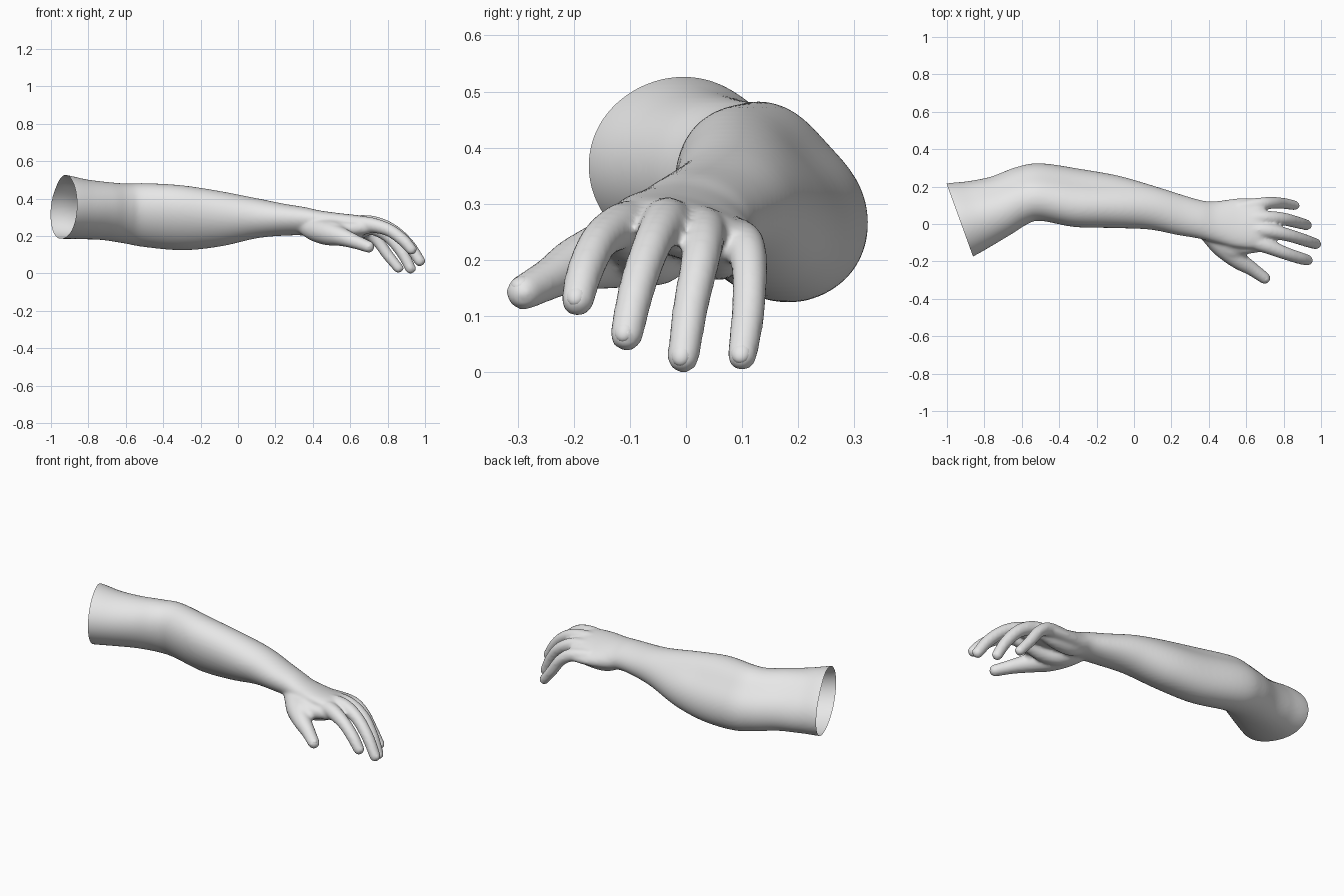
import bpy, bmesh, math
from mathutils import Vector, Matrix

if "Cube" in bpy.data.objects:
    bpy.data.objects.remove(bpy.data.objects["Cube"])

skin = bpy.data.materials.new("plain_grey")
skin.diffuse_color = (0.8, 0.8, 0.8, 1)
skin.use_nodes = True
skin.node_tree.nodes["Principled BSDF"].inputs["Base Color"].default_value = skin.diffuse_color


def spline(rows, n):
    """Catmull-Rom through rows of numbers, n steps per span."""
    out = []
    for i in range(len(rows) - 1):
        p0, p1 = rows[max(i - 1, 0)], rows[i]
        p2, p3 = rows[i + 1], rows[min(i + 2, len(rows) - 1)]
        for s in range(n):
            t = s / n
            out.append([0.5 * (2 * b + (c - a) * t + (2 * a - 5 * b + 4 * c - d) * t * t
                               + (3 * b - a - 3 * c + d) * t ** 3)
                        for a, b, c, d in zip(p0, p1, p2, p3)])
    out.append(list(rows[-1]))
    return out


def loft(bm, rings):
    """Closed tube through rings of points."""
    vs = [[bm.verts.new(p) for p in r] for r in rings]
    n = len(vs[0])
    for a, b in zip(vs, vs[1:]):
        for i in range(n):
            j = (i + 1) % n
            bm.faces.new((a[i], a[j], b[j], b[i]))
    bm.faces.new(vs[0][::-1])
    bm.faces.new(vs[-1])


def ramp(v):
    v = min(max(v, 0), 1)
    return v * v * (3 - 2 * v)


def section(x, y, z, ang, w, h, k, s, n=64):
    """Oval slice; k leans it sideways, s tilts it, extents stay w and h."""
    a = math.radians(ang)
    ww = math.sqrt(max(w * w - (k * h) ** 2, 1e-6))
    hh = math.sqrt(max(h * h - (s * w) ** 2, 1e-6))
    low = 0.15 * ramp((-0.5 - x) / 0.3)    # fuller lower back of the upper arm
    high = -0.12 * ramp((0.15 - x) / 0.4)  # flatter upper back of the forearm
    pts = []
    for i in range(n):
        t = 2 * math.pi * i / n
        u = ww * math.cos(t) + k * h * math.sin(t)
        v = hh * math.sin(t) + s * w * math.cos(t)
        q = math.atan2(v / h, u / w)
        f = (1 + low * max(0, math.cos(q + math.pi / 4)) ** 5
             + high * max(0, math.cos(q - math.pi / 4)) ** 5)
        u, v = u * f, v * f
        pts.append(Vector((x - u * math.sin(a), y + u * math.cos(a), z + v)))
    return pts


def finger(bm, rows, n=20):
    """Round tube with a domed tip."""
    pts = spline(rows, 6)
    c = [Vector(p[:3]) for p in pts]
    r = [p[3] for p in pts]
    rings = []

    def ring(co, t, rad):
        side = t.cross(Vector((0, 0, 1))).normalized()
        up = side.cross(t)
        rings.append([co + (side * math.cos(q) + up * math.sin(q)) * rad
                      for q in (2 * math.pi * i / n for i in range(n))])
    for i in range(len(c)):
        t = (c[min(i + 1, len(c) - 1)] - c[max(i - 1, 0)]).normalized()
        ring(c[i], t, r[i])
    for d in (20, 40, 60, 75, 86):
        q = math.radians(d)
        ring(c[-1] + t * r[-1] * math.sin(q), t, r[-1] * math.cos(q))
    loft(bm, rings)
    return c[-1], t, r[-1]


# arm and palm slices: x, y, z, heading, half width, half height, lean, tilt
arm_rows = [
    (-1.04, -0.023, 0.370, 20, 0.208, 0.173, -0.05, 0),
    (-0.93, 0.017, 0.361, 20, 0.203, 0.168, -0.05, 0),
    (-0.82, 0.052, 0.348, 20, 0.179, 0.156, -0.1, 0),
    (-0.71, 0.095, 0.338, 19, 0.160, 0.152, -0.15, 0),
    (-0.60, 0.150, 0.322, 10, 0.155, 0.159, -0.2, 0),
    (-0.50, 0.171, 0.312, 0, 0.154, 0.171, -0.23, 0),
    (-0.30, 0.139, 0.298, -7, 0.156, 0.174, -0.25, 0),
    (-0.10, 0.118, 0.293, -9, 0.141, 0.149, -0.2, 0),
    (0.10, 0.085, 0.295, -10, 0.116, 0.107, -0.1, 0),
    (0.25, 0.047, 0.287, -10, 0.107, 0.085, 0, -0.1),
    (0.36, 0.023, 0.278, -6, 0.102, 0.076, 0, -0.15),
    (0.44, 0.010, 0.262, 0, 0.112, 0.074, 0, -0.2),
    (0.55, 0.005, 0.255, 0, 0.131, 0.066, 0, -0.24),
    (0.66, 0.003, 0.250, 0, 0.135, 0.058, 0, -0.22),
    (0.70, 0.003, 0.245, 0, 0.120, 0.044, 0, -0.22),
]

# finger paths: x, y, z, radius
finger_rows = {
    "thumb": [(0.34, 0.00, 0.262, 0.045), (0.41, -0.045, 0.235, 0.062),
              (0.48, -0.118, 0.215, 0.065), (0.555, -0.190, 0.195, 0.050),
              (0.63, -0.240, 0.168, 0.038), (0.698, -0.289, 0.142, 0.032)],
    "index": [(0.58, -0.08, 0.262, 0.040), (0.69, -0.110, 0.262, 0.042),
              (0.80, -0.153, 0.235, 0.035), (0.88, -0.180, 0.180, 0.033),
              (0.926, -0.193, 0.129, 0.030)],
    "middle": [(0.58, -0.03, 0.267, 0.040), (0.71, -0.035, 0.268, 0.042),
               (0.82, -0.058, 0.233, 0.035), (0.91, -0.086, 0.155, 0.033),
               (0.971, -0.106, 0.067, 0.030)],
    "ring": [(0.58, 0.03, 0.256, 0.040), (0.70, 0.032, 0.250, 0.040),
             (0.80, 0.026, 0.202, 0.035), (0.875, 0.008, 0.115, 0.032),
             (0.922, -0.005, 0.027, 0.029)],
    "little": [(0.56, 0.085, 0.240, 0.038), (0.67, 0.105, 0.226, 0.036),
               (0.74, 0.113, 0.180, 0.032), (0.80, 0.110, 0.100, 0.030),
               (0.857, 0.100, 0.029, 0.027)],
}

# muscle pads of the palm and the web of the thumb
pad_rows = [
    [(0.36, 0.00, 0.255, 0.040), (0.46, -0.045, 0.210, 0.052),
     (0.55, -0.075, 0.207, 0.048), (0.64, -0.085, 0.225, 0.040)],
    [(0.36, 0.05, 0.260, 0.035), (0.47, 0.055, 0.217, 0.048),
     (0.58, 0.060, 0.212, 0.045), (0.66, 0.060, 0.220, 0.034)],
    [(0.40, -0.03, 0.260, 0.040), (0.50, -0.105, 0.245, 0.046),
     (0.58, -0.125, 0.238, 0.038), (0.69, -0.110, 0.245, 0.036)],
    [(0.45, -0.09, 0.245, 0.044), (0.52, -0.140, 0.230, 0.046),
     (0.575, -0.155, 0.218, 0.030)],
]

# arm, palm and fingers as overlapping closed tubes
bm = bmesh.new()
loft(bm, [section(*row) for row in spline(arm_rows, 6)])
tips = {name: finger(bm, rows) for name, rows in finger_rows.items()}
for rows in pad_rows:
    finger(bm, rows)
bmesh.ops.recalc_face_normals(bm, faces=bm.faces)
mesh = bpy.data.meshes.new("arm_and_hand")
bm.to_mesh(mesh)
bm.free()
arm = bpy.data.objects.new("arm_and_hand", mesh)
bpy.context.collection.objects.link(arm)
bpy.context.view_layer.objects.active = arm
arm.select_set(True)

# fuse into one soft skin
fuse = arm.modifiers.new("fuse", 'REMESH')
fuse.mode = 'VOXEL'
fuse.voxel_size = 0.008
soft = arm.modifiers.new("soft", 'SMOOTH')
soft.factor = 0.5
soft.iterations = 9
for m in ("fuse", "soft"):
    bpy.ops.object.modifier_apply(modifier=m)

# open sleeve end, cut square to the upper arm
bm = bmesh.new()
bm.from_mesh(arm.data)
bmesh.ops.bisect_plane(bm, geom=bm.verts[:] + bm.edges[:] + bm.faces[:],
                       plane_co=(-0.93, 0.017, 0), plane_no=(0.94, 0.342, 0),
                       clear_inner=True)
for f in bm.faces:
    f.smooth = True
    f.material_index = 0
bm.to_mesh(arm.data)
bm.free()
arm.data.materials.clear()
arm.data.materials.append(skin)

# fingernails: thin ovals set almost flush into the back of each tip
for name, (co, t, r) in tips.items():
    up = (Vector((0, 0, 1)) - t * t.z).normalized()
    side = up.cross(t)
    rot = Matrix((t, side, up)).transposed().to_4x4()
    bm = bmesh.new()
    bmesh.ops.create_uvsphere(bm, u_segments=20, v_segments=10, radius=1)
    bm.transform(Matrix.Translation(co + up * (r - 0.0165)) @ rot
                 @ Matrix.Diagonal((0.024, 0.019, 0.015, 1)))
    for f in bm.faces:
        f.smooth = True
    me = bpy.data.meshes.new(name + "_nail")
    bm.to_mesh(me)
    bm.free()
    me.materials.append(skin)
    bpy.context.collection.objects.link(bpy.data.objects.new(name + "_nail", me))
